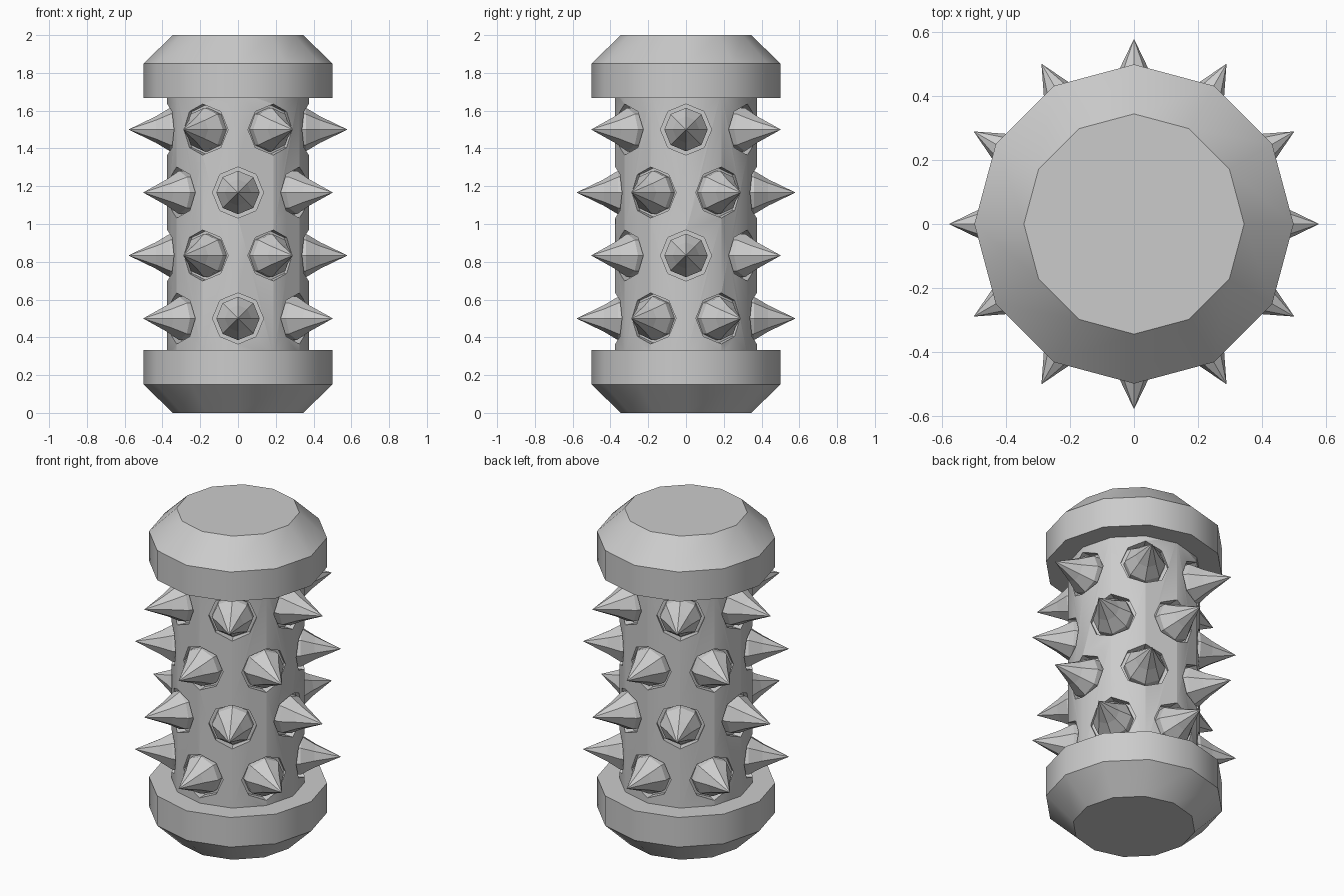
import bpy, bmesh, math
from mathutils import Matrix

if "Cube" in bpy.data.objects:
    bpy.data.objects.remove(bpy.data.objects["Cube"])

steel = bpy.data.materials.new("grey steel")
steel.diffuse_color = (0.6, 0.6, 0.6, 1)
steel.use_nodes = True
steel.node_tree.nodes["Principled BSDF"].inputs["Base Color"].default_value = steel.diffuse_color


def lathe(bm, profile, sides, matrix=None):
    """Closed turned solid from (radius, height) pairs; radius 0 makes a point."""
    rings = []
    for r, z in profile:
        n = sides if r > 0 else 1
        ring = []
        for i in range(n):
            a = 2 * math.pi * i / sides
            v = bm.verts.new((r * math.cos(a), r * math.sin(a), z))
            if matrix:
                v.co = matrix @ v.co
            ring.append(v)
        rings.append(ring)
    for lo, hi in zip(rings, rings[1:]):
        for i in range(sides):
            j = (i + 1) % sides
            if len(hi) == 1:
                bm.faces.new((lo[i], lo[j], hi[0]))
            else:
                bm.faces.new((lo[i], lo[j], hi[j], hi[i]))
    for ring in (rings[0], rings[-1]):
        if len(ring) > 1:
            bm.faces.new(ring)


def finish(bm, name):
    bmesh.ops.recalc_face_normals(bm, faces=bm.faces)
    mesh = bpy.data.meshes.new(name)
    bm.to_mesh(mesh)
    bm.free()
    mesh.materials.append(steel)
    ob = bpy.data.objects.new(name, mesh)
    bpy.context.collection.objects.link(ob)
    return ob


def smooth(ob):
    bpy.ops.object.select_all(action='DESELECT')
    ob.select_set(True)
    bpy.context.view_layer.objects.active = ob
    bpy.ops.object.shade_smooth_by_angle(angle=math.radians(31))


# Spike placements: four rings of six, alternate rings turned by 30 degrees
places = []
for row in range(4):
    z = 0.5 + row / 3
    for k in range(6):
        angle = math.radians(60 * k + (30 if row % 2 == 0 else 0))
        places.append(Matrix.Translation((0, 0, z)) @ Matrix.Rotation(angle, 4, 'Z')
                      @ Matrix.Rotation(math.pi / 2, 4, 'Y'))

# Twelve-sided core
bm = bmesh.new()
lathe(bm, [(0.375, 0.3), (0.375, 1.7)], 12)
core = finish(bm, "core")

# Octagonal sockets cut into the core
bm = bmesh.new()
for m in places:
    lathe(bm, [(0.135, 0.32), (0.135, 0.5)], 8, m)
cutter = finish(bm, "socket_cutter")
cutter.hide_render = True
mod = core.modifiers.new("sockets", 'BOOLEAN')
mod.operation = 'DIFFERENCE'
mod.solver = 'EXACT'
mod.object = cutter
bpy.context.view_layer.objects.active = core
bpy.ops.object.modifier_apply(modifier=mod.name)
bpy.data.objects.remove(cutter)
smooth(core)

# Spikes with a flared octagonal foot
bm = bmesh.new()
for m in places:
    lathe(bm, [(0.115, 0.315), (0.115, 0.36), (0.07, 0.435), (0, 0.58)], 8, m)
finish(bm, "spikes")

# Chamfered end caps
for name, profile in (
        ("bottom_cap", [(0.345, 0), (0.5, 0.15), (0.5, 0.333)]),
        ("top_cap", [(0.5, 1.667), (0.5, 1.85), (0.345, 2)])):
    bm = bmesh.new()
    lathe(bm, profile, 12)
    smooth(finish(bm, name))
